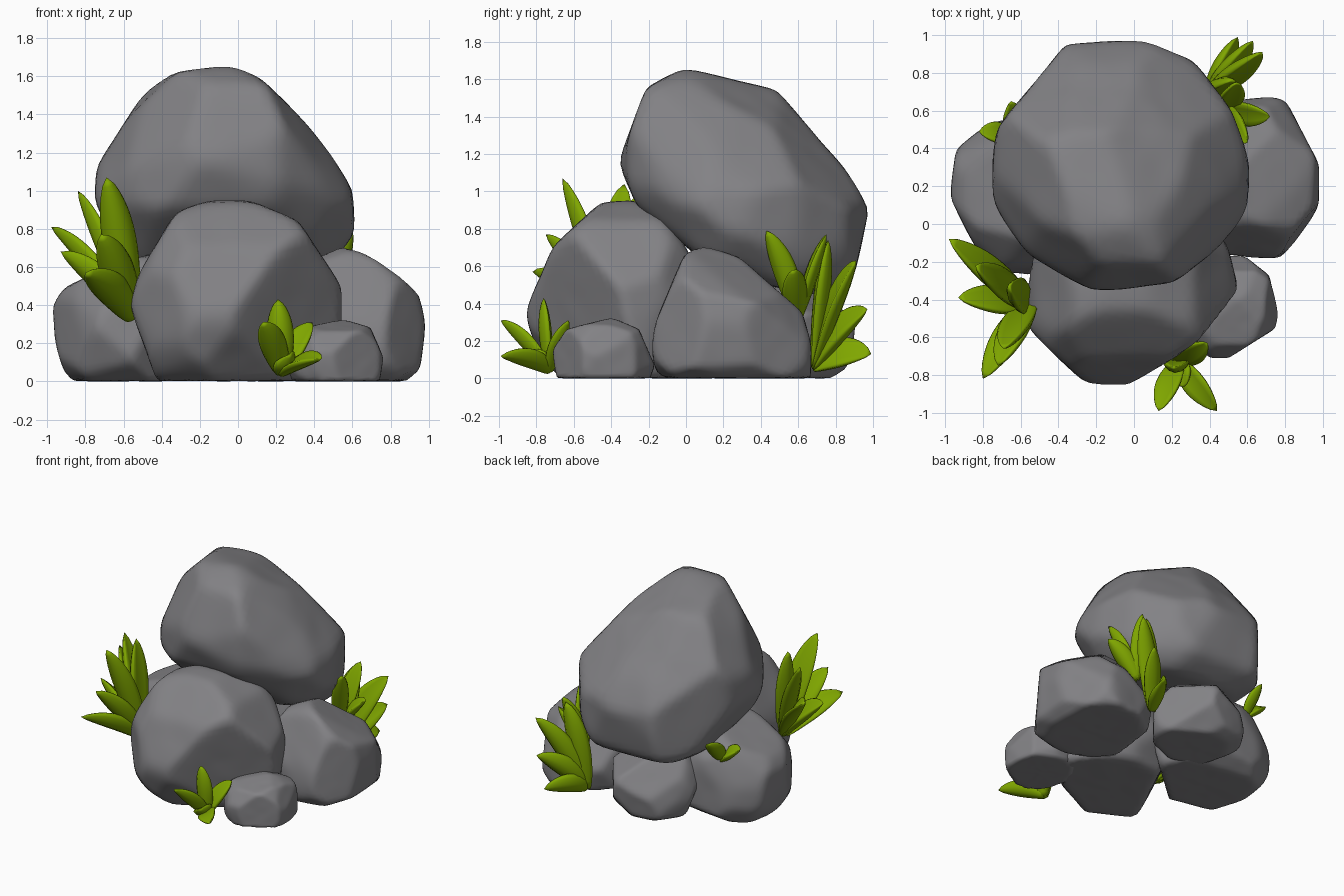
import bpy, bmesh, math, random
from mathutils import Vector, Matrix, noise


def material(name, rgb):
    m = bpy.data.materials.new(name)
    m.diffuse_color = (*rgb, 1)
    return m


STONE = material("stone_grey", (0.225, 0.222, 0.234))
LEAF = material("leaf_green", (0.215, 0.385, 0.0))

# Pairs of axes in which boulder outlines are drawn
AXES = {"front": ((1, 0, 0), (0, 0, 1)),
        "side": ((0, 1, 0), (0, 0, 1)),
        "top": ((1, 0, 0), (0, 1, 0)),
        "slant_front": ((0.819, 0.574, 0), (-0.251, 0.358, 0.9)),
        "slant_back": ((-0.819, -0.574, 0), (0.251, -0.358, 0.9)),
        "slant_under": ((-0.766, 0.643, 0), (0.331, 0.394, 0.857))}


def finish(bm, name, mat):
    bmesh.ops.recalc_face_normals(bm, faces=bm.faces)
    me = bpy.data.meshes.new(name)
    bm.to_mesh(me)
    bm.free()
    me.materials.append(mat)
    me.polygons.foreach_set("use_smooth", [True] * len(me.polygons))
    ob = bpy.data.objects.new(name, me)
    bpy.context.collection.objects.link(ob)
    return ob


def outline_planes(points, axes):
    """Cutting planes along a counter-clockwise outline."""
    a, b = Vector(axes[0]), Vector(axes[1])
    planes = []
    for p, q in zip(points, points[1:]):
        n = (a * (q[1] - p[1]) + b * (p[0] - q[0])).normalized()
        planes.append((n, n.dot(a * p[0] + b * p[1])))
    return planes


def rock(name, lo, hi, seed, full=1.06, half=None, tilt=0, facets=44, **outlines):
    """Chiselled boulder: a ball trimmed by planes with softened edges."""
    rng = random.Random(seed)
    lo, hi = Vector(lo), Vector(hi)
    c = (lo + hi) / 2
    half = Vector(half or (hi - lo) / 2) * full
    turn = Matrix.Rotation(math.radians(tilt), 3, 'X')
    planes = []
    for key, points in outlines.items():
        planes += [(n, d - n.dot(c)) for n, d in outline_planes(points, AXES[key])]
    # scattered facets tangent to a tilted ellipsoid
    for i in range(facets):
        z = 1 - 2 * (i + 0.5) / facets
        r, a = math.sqrt(1 - z * z), i * 2.39996 + seed
        n = Vector((r * math.cos(a), r * math.sin(a), z))
        n += Vector([rng.uniform(-0.2, 0.2) for _ in range(3)])
        n.normalize()
        h = math.sqrt(sum((half[k] * n[k]) ** 2 for k in range(3)))
        planes.append((turn @ n, h * rng.uniform(0.97, 1.0)))
    # flat base on the ground
    if lo.z < 0:
        planes.append((Vector((0, 0, -1)), c.z))
    lo.z = max(lo.z, 0)
    bm = bmesh.new()
    bmesh.ops.create_icosphere(bm, subdivisions=5, radius=1)
    for v in bm.verts:
        u = v.co.normalized()
        inv = [n.dot(u) / d for n, d in planes]
        m = max(inv)
        s = sum((k / m) ** 60 for k in inv if k > 0.8 * m)
        bump = 1 + 0.008 * noise.noise(u * 3 + Vector((seed, 0, 0)))
        v.co = u * (bump / (m * s ** (1 / 60)))
    # nudge each side towards the wanted bounds
    for k in range(3):
        vals = [v.co[k] for v in bm.verts]
        f_lo = min(max((lo[k] - c[k]) / min(vals), 0.95), 1.06)
        f_hi = min(max((hi[k] - c[k]) / max(vals), 0.95), 1.06)
        for v in bm.verts:
            v.co[k] *= f_lo if v.co[k] < 0 else f_hi
    for v in bm.verts:
        v.co += c
        v.co.z = max(v.co.z, 0)
    return finish(bm, name, STONE)


def leaf(bm, base, tip, width, arch, roll):
    """One plump, arched, cupped blade, rolled about its length."""
    base, tip = Vector(base), Vector(tip)
    length = (tip - base).length
    ctrl = base.lerp(tip, 0.42) + Vector((0, 0, arch * length))
    out = Vector((tip.x - base.x, tip.y - base.y, 0)).normalized()
    flat = out.cross(Vector((0, 0, 1)))
    rings, steps, sides = [], 14, 12
    for i in range(steps):
        t = i / steps
        p = base * (1 - t) ** 2 + ctrl * (2 * t * (1 - t)) + tip * t * t
        tan = ((ctrl - base) * (1 - t) + (tip - ctrl) * t).normalized()
        across = Matrix.Rotation(math.radians(roll), 3, tan) @ flat
        nrm = across.cross(tan)
        w = width * (0.45 * (1 - t) + 0.85 * math.sin(math.pi * t ** 1.15) ** 0.65)
        ring = []
        for k in range(sides):
            a = 2 * math.pi * k / sides
            u = math.cos(a)
            lift = 0.42 * math.sin(a) + 0.4 * u * u - 0.2
            ring.append(bm.verts.new(p + across * (u * w) + nrm * (lift * w)))
        rings.append(ring)
    for r, s in zip(rings, rings[1:]):
        for k in range(sides):
            j = (k + 1) % sides
            bm.faces.new((r[k], r[j], s[j], s[k]))
    end = bm.verts.new(tip)
    for k in range(sides):
        bm.faces.new((rings[-1][k], rings[-1][(k + 1) % sides], end))
    bm.faces.new(rings[0])


def plant(name, base, tips, width, arch=0.18, roll=30):
    bm = bmesh.new()
    for tip in tips:
        leaf(bm, base, tip, width, arch, roll)
    return finish(bm, name, LEAF)


# Large boulder resting on top, leaning backwards
rock("top_boulder", (-0.75, -0.35, 0.45), (0.61, 0.97, 1.65), 3, full=1.1,
     half=(0.68, 0.74, 0.48), tilt=-37,
     front=[(0.6, 0.78), (0.58, 1.02), (0.42, 1.28), (0.12, 1.58), (-0.05, 1.65),
            (-0.42, 1.6), (-0.72, 1.12), (-0.73, 0.95), (-0.6, 0.7)],
     side=[(0.7, 0.45), (0.88, 0.55), (0.96, 0.9), (0.85, 1.1), (0.48, 1.53),
           (0, 1.65), (-0.2, 1.55), (-0.35, 1.15), (-0.25, 0.92), (0.2, 0.55),
           (0.7, 0.45)],
     top=[(0.58, 0.05), (0.6, 0.3), (0.5, 0.6), (0.3, 0.85), (0, 0.97),
          (-0.35, 0.93), (-0.7, 0.5), (-0.75, 0.25), (-0.72, 0.1),
          (-0.55, -0.15), (-0.2, -0.35), (0.2, -0.3), (0.47, -0.1), (0.58, 0.05)],
     slant_front=[(0.67, 0.49), (0.8, 0.9), (0.78, 1.0), (0.45, 1.35), (0.14, 1.61),
                  (-0.12, 1.64), (-0.38, 1.43), (-0.59, 0.97), (-0.56, 0.85),
                  (-0.38, 0.74)],
     slant_back=[(-0.54, 0.13), (-0.14, 0.07), (0.13, 0.18), (0.49, 0.51),
                 (0.58, 0.81), (0.5, 0.98), (0.25, 1.43), (0.06, 1.5),
                 (-0.07, 1.49), (-0.34, 1.28), (-0.8, 0.8), (-0.81, 0.62),
                 (-0.67, 0.25), (-0.54, 0.13)],
     slant_under=[(0.91, 0.57), (0.93, 0.88), (0.91, 1.02), (0.58, 1.38),
                  (0.48, 1.46), (-0.1, 1.41), (-0.21, 1.33), (-0.39, 1.06),
                  (-0.41, 0.95), (-0.34, 0.83)])

# Boulders around the base
rock("front_boulder", (-0.56, -0.85, -0.25), (0.55, 0.2, 0.95), 5,
     front=[(0.45, 0), (0.54, 0.3), (0.54, 0.45), (0.3, 0.83), (0.05, 0.94),
            (-0.15, 0.95), (-0.32, 0.88), (-0.52, 0.55), (-0.56, 0.4), (-0.42, 0)],
     side=[(0.1, 0.55), (-0.05, 0.8), (-0.2, 0.92), (-0.3, 0.95), (-0.45, 0.93),
           (-0.7, 0.7), (-0.85, 0.35), (-0.75, 0.05)],
     top=[(-0.5, -0.6), (-0.25, -0.84), (0, -0.84), (0.5, -0.5), (0.53, -0.38),
          (0.47, -0.1)],
     slant_front=[(0.29, 0.01), (0.33, 0.26), (0.25, 0.57), (0.09, 0.71),
                  (-0.27, 0.79), (-0.48, 0.75), (-0.64, 0.61), (-0.8, 0.28),
                  (-0.78, 0.09), (-0.65, -0.1), (-0.49, -0.21)],
     slant_under=[(-0.54, 0.04), (-0.51, -0.1), (-0.34, -0.3), (0.01, -0.34),
                  (0.18, -0.03)])
rock("right_boulder", (0.22, -0.18, -0.25), (0.98, 0.67, 0.7), 8,
     front=[(0.93, 0), (0.97, 0.3), (0.92, 0.5), (0.65, 0.69), (0.55, 0.7)],
     side=[(0.65, 0), (0.65, 0.18), (0.6, 0.35), (0.25, 0.66), (0.1, 0.7),
           (0, 0.65), (-0.15, 0.3), (-0.18, 0.15), (-0.15, 0)],
     top=[(0.5, -0.15), (0.8, -0.18), (0.97, 0.1), (0.97, 0.3), (0.78, 0.66),
          (0.6, 0.64)],
     slant_front=[(0.39, -0.17), (0.58, -0.23), (0.81, -0.16), (1.06, 0.02),
                  (0.99, 0.23), (0.86, 0.44), (0.61, 0.55), (0.35, 0.49)],
     slant_under=[(-0.7, 0.28), (-0.52, 0.14), (-0.12, 0.08), (0.15, 0.19),
                  (0.2, 0.41), (-0.16, 0.84), (-0.51, 0.79), (-0.66, 0.73),
                  (-0.7, 0.28)])
rock("left_boulder", (-0.97, -0.25, -0.2), (-0.05, 0.56, 0.68), 11,
     front=[(-0.5, 0.67), (-0.72, 0.59), (-0.9, 0.5), (-0.97, 0.4), (-0.95, 0.2),
            (-0.89, 0)],
     top=[(-0.5, 0.55), (-0.8, 0.54), (-0.93, 0.4), (-0.97, 0.15), (-0.85, -0.1)],
     slant_back=[(0.07, -0.24), (0.37, -0.36), (0.59, -0.32), (0.79, -0.06),
                 (0.75, 0.22), (0.6, 0.47), (0.47, 0.51)],
     slant_under=[(0.19, -0.03), (0.24, -0.21), (0.55, -0.29), (0.78, -0.21),
                  (1.0, -0.03), (0.94, 0.19), (0.78, 0.51)])
rock("back_boulder", (-0.47, 0.2, -0.12), (0.26, 0.87, 0.58), 14, full=1.12,
     slant_back=[(-0.54, 0), (-0.54, -0.16), (-0.4, -0.3), (-0.23, -0.34),
                 (0.01, -0.3), (0.06, -0.18)],
     slant_under=[(0.12, 0.21), (0.24, 0.09), (0.49, 0.04), (0.77, 0.15),
                  (0.81, 0.3), (0.78, 0.43), (0.6, 0.64), (0.26, 0.63),
                  (0.13, 0.51), (0.12, 0.21)])
rock("small_boulder", (0.26, -0.71, -0.1), (0.76, -0.17, 0.32), 17,
     front=[(0.74, 0.02), (0.76, 0.12), (0.69, 0.28), (0.55, 0.32), (0.4, 0.29)],
     side=[(-0.17, 0.08), (-0.25, 0.26), (-0.4, 0.32), (-0.63, 0.26),
           (-0.71, 0.14), (-0.68, 0)],
     top=[(0.36, -0.7), (0.5, -0.7), (0.74, -0.55), (0.76, -0.48), (0.71, -0.27),
          (0.6, -0.18)])

# Leafy tufts between the boulders
plant("left_plant", (-0.56, -0.42, 0.33),
      [(-0.69, -0.66, 1.07), (-0.84, -0.22, 1.0), (-0.98, -0.08, 0.81),
       (-0.93, -0.39, 0.68), (-0.8, -0.82, 0.57), (-0.72, -0.75, 0.77),
       (-0.66, -0.33, 1.04)], 0.085, 0.18, 38)
plant("front_plant", (0.23, -0.73, 0.04),
      [(0.13, -0.99, 0.31), (0.44, -0.99, 0.12), (0.21, -0.76, 0.43),
       (0.39, -0.63, 0.31), (0.27, -0.86, 0.14)], 0.066)
plant("back_plant_upper", (0.48, 0.6, 0.32),
      [(0.6, 0.43, 0.79), (0.72, 0.57, 0.58), (0.55, 0.75, 0.77)], 0.066)
plant("back_plant_lower", (0.4, 0.68, 0.06),
      [(0.68, 0.91, 0.63), (0.63, 0.97, 0.37), (0.55, 0.99, 0.13),
       (0.52, 0.76, 0.74)], 0.085, 0.22, 60)
plant("back_left_plant", (-0.64, 0.47, 0.48),
      [(-0.82, 0.49, 0.62), (-0.65, 0.65, 0.68)], 0.06)
